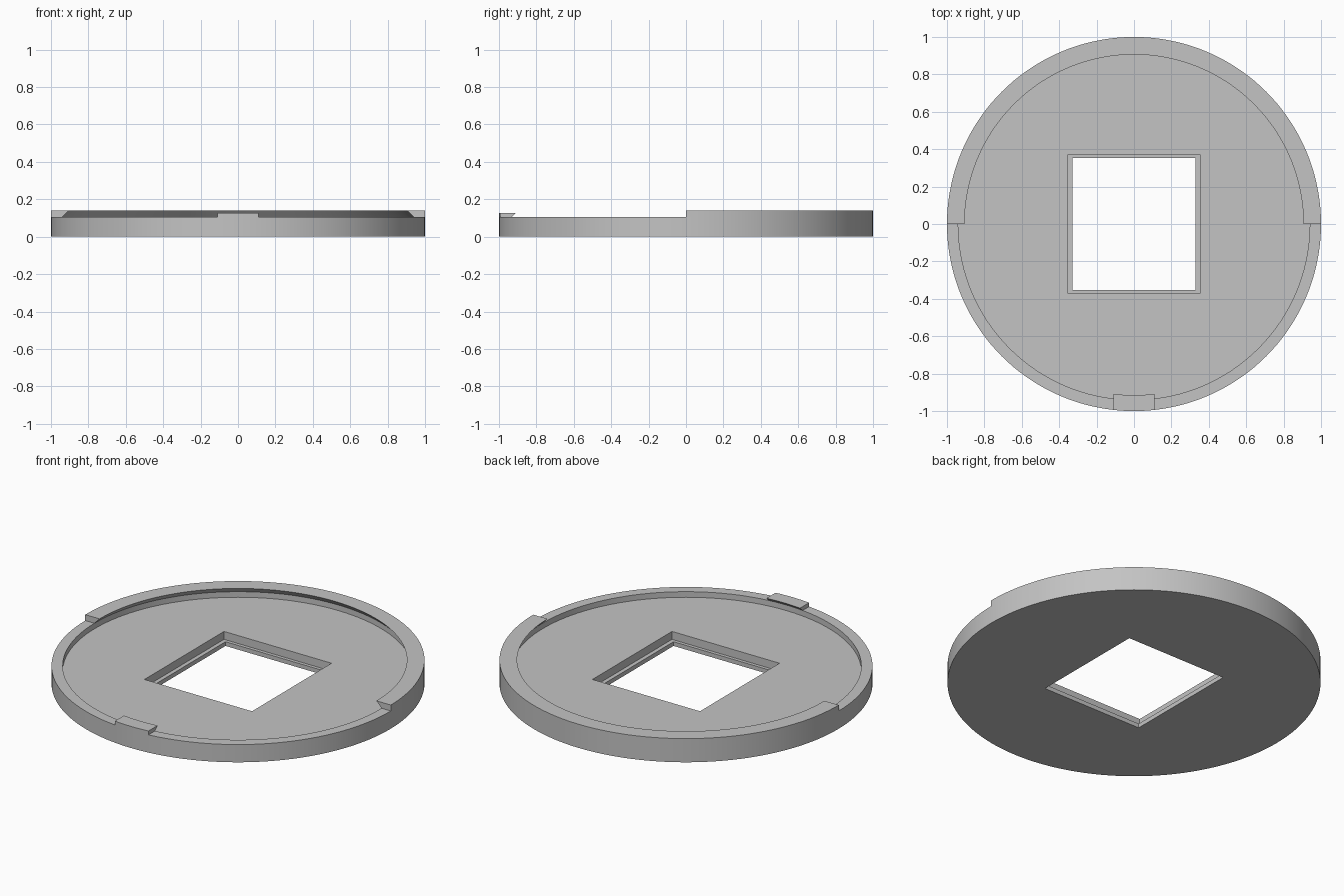
import bpy
import bmesh
from math import sin, cos, pi, sqrt, radians

cube = bpy.data.objects.get("Cube")
if cube:
    bpy.data.objects.remove(cube, do_unlink=True)

SEGMENTS = 144
OUTER, POCKET = 1.0, 0.94
FLOOR, RIM, LIP_TOP, TAB_TOP = 0.072, 0.105, 0.14, 0.128
LEDGE = 0.025

grey = bpy.data.materials.new("plain grey")
grey.use_nodes = True
colour = (0.55, 0.55, 0.55, 1)
grey.diffuse_color = colour
grey.node_tree.nodes["Principled BSDF"].inputs["Base Color"].default_value = colour


def make_object(name, bm):
    bmesh.ops.recalc_face_normals(bm, faces=bm.faces)
    mesh = bpy.data.meshes.new(name)
    bm.to_mesh(mesh)
    bm.free()
    mesh.materials.append(grey)
    obj = bpy.data.objects.new(name, mesh)
    bpy.context.collection.objects.link(obj)
    return obj


def activate(obj):
    bpy.ops.object.select_all(action='DESELECT')
    obj.select_set(True)
    bpy.context.view_layer.objects.active = obj


def smooth(obj):
    activate(obj)
    bpy.ops.object.shade_smooth_by_angle(angle=radians(25))


def disc(name, radius, bottom, top):
    bm = bmesh.new()
    bmesh.ops.create_cone(bm, cap_ends=True, segments=SEGMENTS,
                          radius1=radius, radius2=radius, depth=top - bottom)
    bmesh.ops.translate(bm, verts=bm.verts, vec=(0, 0, (bottom + top) / 2))
    return make_object(name, bm)


def block(name, half_x, half_y, bottom, top):
    bm = bmesh.new()
    bmesh.ops.create_cube(bm, size=2)
    bmesh.ops.scale(bm, verts=bm.verts, vec=(half_x, half_y, (top - bottom) / 2))
    bmesh.ops.translate(bm, verts=bm.verts, vec=(0, 0, (bottom + top) / 2))
    return make_object(name, bm)


def cut(target, cutter):
    cutter.hide_render = True
    mod = target.modifiers.new("cut", 'BOOLEAN')
    mod.operation = 'DIFFERENCE'
    mod.solver = 'EXACT'
    mod.object = cutter
    activate(target)
    bpy.ops.object.modifier_apply(modifier=mod.name)
    bpy.data.objects.remove(cutter, do_unlink=True)


def sweep(name, sections):
    """Closed solid through a row of matching cross-sections."""
    bm = bmesh.new()
    rows = [[bm.verts.new(p) for p in section] for section in sections]
    count = len(rows[0])
    for a, b in zip(rows, rows[1:]):
        for i in range(count):
            j = (i + 1) % count
            bm.faces.new((a[i], a[j], b[j], b[i]))
    bm.faces.new(rows[0])
    bm.faces.new(rows[-1])
    return make_object(name, bm)


# Round tray with a shallow pocket and a stepped rectangular opening
tray = disc("tray", OUTER, 0, RIM)
cut(tray, disc("pocket_cutter", POCKET, FLOOR, 0.3))
cut(tray, block("upper_opening_cutter", 0.352, 0.372, LEDGE, 0.3))
cut(tray, block("lower_opening_cutter", 0.328, 0.352, -0.1, 0.05))
smooth(tray)

# Raised lip around the back half, undercut on the inside
lip_profile = [(POCKET, RIM), (OUTER, RIM), (OUTER, LIP_TOP), (0.906, LIP_TOP)]
steps = SEGMENTS // 2
lip = sweep("back_lip", [
    [(r * cos(pi * i / steps), r * sin(pi * i / steps), z) for r, z in lip_profile]
    for i in range(steps + 1)])
smooth(lip)

# Small undercut tab at the front, with parallel sides
tab_profile = [(POCKET, RIM), (OUTER, RIM), (OUTER, TAB_TOP), (0.915, TAB_TOP)]
tab_half, tab_steps = 0.11, 8
tab_x = [tab_half * (2 * i / tab_steps - 1) for i in range(tab_steps + 1)]
tab = sweep("front_tab", [
    [(x, -sqrt(r * r - x * x), z) for r, z in tab_profile] for x in tab_x])
smooth(tab)
